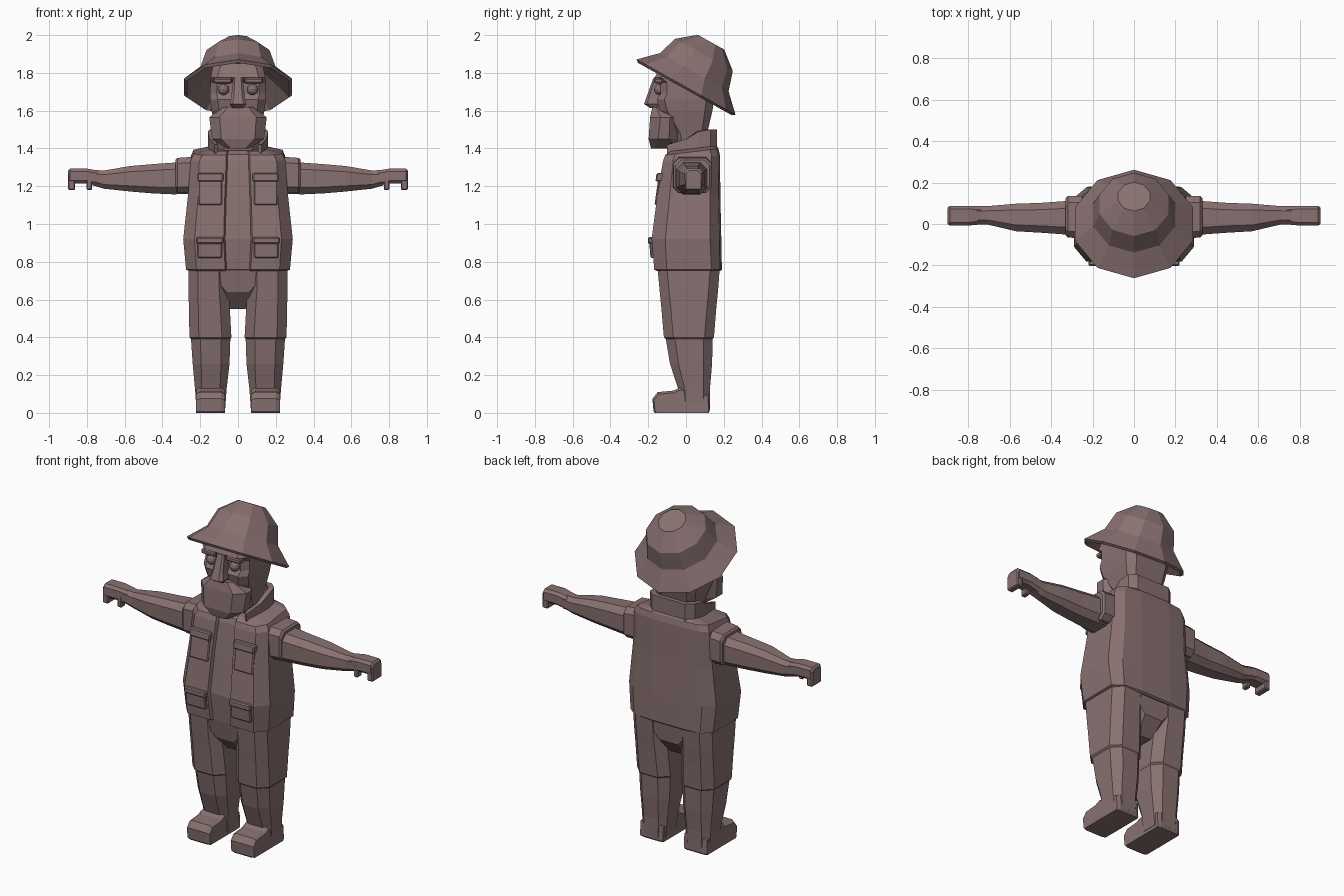
import bpy, bmesh, math
from mathutils import Vector

brown = bpy.data.materials.new("dusty_brown")
brown.diffuse_color = (0.25, 0.165, 0.165, 1)


def finish(name, bm, mirror=False, bevel=0):
    bmesh.ops.recalc_face_normals(bm, faces=bm.faces)
    me = bpy.data.meshes.new(name)
    bm.to_mesh(me)
    bm.free()
    me.materials.append(brown)
    ob = bpy.data.objects.new(name, me)
    bpy.context.collection.objects.link(ob)
    if bevel:
        b = ob.modifiers.new("bevel", 'BEVEL')
        b.width, b.segments = bevel, 1
    if mirror:
        m = ob.modifiers.new("mirror", 'MIRROR')
        m.use_mirror_merge = False
    return ob


def loft(name, rings, mirror=False, bevel=0):
    """Skin a stack of equal-length point rings and cap both ends."""
    bm = bmesh.new()
    vs = [[bm.verts.new(p) for p in r] for r in rings]
    n = len(vs[0])
    for a, b in zip(vs, vs[1:]):
        for i in range(n):
            j = (i + 1) % n
            bm.faces.new((a[i], a[j], b[j], b[i]))
    bm.faces.new(vs[0])
    bm.faces.new(vs[-1])
    return finish(name, bm, mirror, bevel)


def octo(a0, a1, b0, b1, c):
    """Rectangle with cut corners."""
    return [(a0 + c, b0), (a1 - c, b0), (a1, b0 + c), (a1, b1 - c),
            (a1 - c, b1), (a0 + c, b1), (a0, b1 - c), (a0, b0 + c)]


def ring_z(z, x0, x1, y0, y1, c, slope=0):
    return [(x, y, z + slope * y) for x, y in octo(x0, x1, y0, y1, c)]


def ring_x(x, y0, y1, z0, z1, c):
    return [(x, y, z) for y, z in octo(y0, y1, z0, z1, c)]


def box(name, x0, x1, y0, y1, z0, z1, lean=0, mirror=True, bevel=0.006):
    """Box whose top may lean backwards."""
    sq = [(x0, y0), (x1, y0), (x1, y1), (x0, y1)]
    return loft(name, [[(x, y, z0) for x, y in sq],
                       [(x, y + lean, z1) for x, y in sq]], mirror, bevel)


# Vest: cut-corner body with a sunken shirt strip down the front
def vest_ring(z, w, yf, yb, c, gap, slope=0):
    half = [(gap, yf + 0.018), (gap + 0.008, yf), (w - c, yf), (w, yf + c * 1.2),
            (w, yb - c), (w - c, yb - 0.01), (0.1, yb)]
    pts = half + [(-x, y) for x, y in reversed(half)]
    return [(x, y, z + slope * y) for x, y in pts]


loft("vest", [
    vest_ring(0.75, 0.255, -0.15, 0.18, 0.05, 0.06),
    vest_ring(0.758, 0.275, -0.168, 0.19, 0.055, 0.06),
    vest_ring(0.92, 0.29, -0.182, 0.187, 0.06, 0.068),
    vest_ring(1.15, 0.265, -0.152, 0.182, 0.055, 0.062),
    vest_ring(1.345, 0.25, -0.122, 0.18, 0.045, 0.055, 0.1),
    vest_ring(1.378, 0.235, -0.11, 0.172, 0.045, 0.055, 0.12),
    vest_ring(1.395, 0.16, -0.08, 0.16, 0.04, 0.05, 0.12)])

# Pockets with flaps
box("upper_pocket", 0.085, 0.21, -0.167, -0.12, 1.10, 1.24, 0.02)
box("upper_pocket_flap", 0.078, 0.215, -0.162, -0.11, 1.225, 1.27, 0.006)
box("lower_pocket", 0.085, 0.215, -0.188, -0.14, 0.82, 0.91, -0.007)
box("lower_pocket_flap", 0.078, 0.22, -0.202, -0.15, 0.895, 0.93, 0.0)

# Standing collar, open at the front
path = [(-0.125, -0.1, 1.42), (-0.15, 0.0, 1.45), (-0.16, 0.07, 1.49),
        (-0.15, 0.13, 1.5), (-0.11, 0.165, 1.5)]
path += [(-x, y, z) for x, y, z in reversed(path)]
loft("collar", [[(x, y, 1.37), (x, y, z), (x * 0.84, y * 0.84, z),
                 (x * 0.84, y * 0.84, 1.37)] for x, y, z in path])

# Sleeves, arms and hooked hands
loft("sleeve", [
    ring_x(0.20, -0.07, 0.13, 1.165, 1.35, 0.03),
    ring_x(0.25, -0.07, 0.135, 1.165, 1.355, 0.03),
    ring_x(0.32, -0.065, 0.135, 1.165, 1.35, 0.03),
    ring_x(0.33, -0.055, 0.125, 1.175, 1.34, 0.03)], True)
loft("arm", [
    ring_x(0.26, -0.055, 0.115, 1.16, 1.33, 0.035),
    ring_x(0.34, -0.05, 0.11, 1.157, 1.325, 0.035),
    ring_x(0.45, -0.042, 0.102, 1.162, 1.317, 0.033),
    ring_x(0.57, -0.035, 0.098, 1.172, 1.307, 0.03),
    ring_x(0.71, -0.002, 0.086, 1.187, 1.283, 0.022),
    ring_x(0.77, -0.004, 0.086, 1.205, 1.287, 0.022)], True)
loft("hand", [
    ring_x(0.74, 0.0, 0.085, 1.20, 1.283, 0.015),
    ring_x(0.80, -0.008, 0.087, 1.215, 1.293, 0.015),
    ring_x(0.89, -0.008, 0.087, 1.215, 1.293, 0.015),
    ring_x(0.90, 0.002, 0.077, 1.225, 1.283, 0.015)], True)
box("fingers", 0.862, 0.9, -0.006, 0.085, 1.18, 1.27)
box("thumb", 0.772, 0.802, -0.006, 0.035, 1.18, 1.25)

# Trousers: pelvis, thighs and shins with a small hem at the knee
loft("pelvis", [
    ring_z(0.55, -0.06, 0.06, -0.04, 0.09, 0.01),
    ring_z(0.64, -0.08, 0.08, -0.125, 0.165, 0.02),
    ring_z(0.76, -0.2, 0.2, -0.148, 0.175, 0.03)])
loft("thigh", [
    ring_z(0.39, 0.04, 0.248, -0.105, 0.14, 0.05),
    ring_z(0.40, 0.035, 0.257, -0.117, 0.148, 0.05),
    ring_z(0.55, 0.043, 0.26, -0.13, 0.16, 0.05),
    ring_z(0.65, 0.05, 0.262, -0.14, 0.17, 0.05),
    ring_z(0.76, 0.05, 0.263, -0.15, 0.178, 0.05)], True)
loft("shin", [
    ring_z(0.02, 0.068, 0.22, -0.03, 0.126, 0.03),
    ring_z(0.13, 0.06, 0.228, -0.042, 0.127, 0.035),
    ring_z(0.26, 0.045, 0.24, -0.085, 0.138, 0.045),
    ring_z(0.41, 0.04, 0.25, -0.11, 0.142, 0.05)], True)

# Boots
boot_profile = [(-0.172, 0.008), (-0.165, 0.0), (0.12, 0.0), (0.126, 0.012),
                (0.122, 0.10), (-0.03, 0.135), (-0.065, 0.118), (-0.15, 0.11),
                (-0.178, 0.075)]
loft("boot", [[(x, 0.95 * y if x in (0.07, 0.222) else y,
                z * (0.9 if x in (0.07, 0.222) else 1)) for y, z in boot_profile]
              for x in (0.07, 0.09, 0.202, 0.222)], True)

# Head and neck
loft("head", [
    ring_z(1.37, -0.10, 0.10, -0.04, 0.11, 0.03),
    ring_z(1.48, -0.115, 0.115, -0.06, 0.112, 0.03),
    ring_z(1.60, -0.14, 0.14, -0.14, 0.14, 0.04),
    ring_z(1.66, -0.148, 0.148, -0.155, 0.148, 0.04),
    ring_z(1.69, -0.148, 0.148, -0.135, 0.15, 0.035),
    ring_z(1.75, -0.146, 0.146, -0.135, 0.15, 0.035),
    ring_z(1.775, -0.145, 0.145, -0.165, 0.15, 0.035),
    ring_z(1.85, -0.13, 0.13, -0.13, 0.13, 0.04)])

# Beard
loft("beard", [
    ring_z(1.40, -0.06, 0.06, -0.185, -0.035, 0.02),
    ring_z(1.45, -0.138, 0.138, -0.198, -0.04, 0.05),
    ring_z(1.565, -0.152, 0.152, -0.19, -0.03, 0.055),
    ring_z(1.62, -0.075, 0.075, -0.178, -0.05, 0.02)])

# Nose, eyes and brows
loft("nose", [
    ring_z(1.615, -0.03, 0.03, -0.19, -0.12, 0.008),
    ring_z(1.635, -0.044, 0.044, -0.222, -0.12, 0.014),
    ring_z(1.67, -0.036, 0.036, -0.21, -0.12, 0.014),
    ring_z(1.775, -0.024, 0.024, -0.172, -0.12, 0.008)])
bm = bmesh.new()
bmesh.ops.create_icosphere(bm, subdivisions=2, radius=0.03)
bmesh.ops.translate(bm, verts=bm.verts, vec=(0.077, -0.14, 1.712))
finish("eye", bm, True)
box("brow", 0.035, 0.13, -0.168, -0.12, 1.745, 1.772, 0.0)

# Bucket hat: ten-sided profile spun around a leaning axis, hollow below
axis = Vector((0, 0.487, 0.873))
fwd = Vector((0, 0.873, -0.487))
side = Vector((1, 0, 0))
centre = Vector((0, 0, 1.725))
profile = [(0.10, 0.14), (0.19, 0.07), (0.285, -0.012), (0.30, 0.0),
           (0.208, 0.09), (0.175, 0.195), (0.08, 0.272)]
loft("hat", [[centre + axis * h + r * (fwd * math.cos(k * math.tau / 10)
                                       + side * math.sin(k * math.tau / 10))
              for k in range(10)] for r, h in profile])
